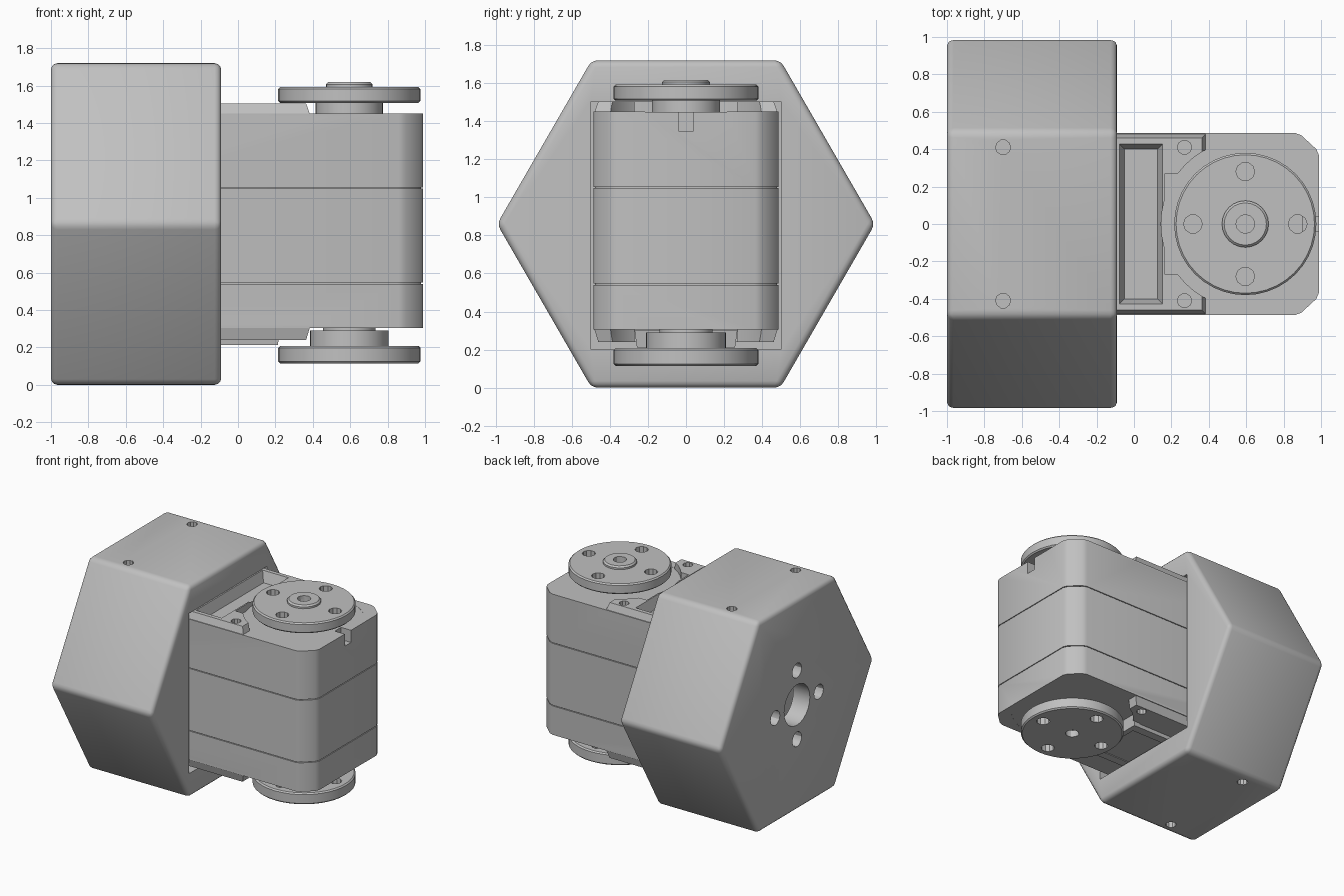
import bpy
import math
from mathutils import Matrix, Vector

if "Cube" in bpy.data.objects:
    bpy.data.objects.remove(bpy.data.objects["Cube"])

grey = bpy.data.materials.new("plain grey")
grey.use_nodes = True
grey.diffuse_color = (0.53, 0.53, 0.53, 1)
grey.node_tree.nodes["Principled BSDF"].inputs["Base Color"].default_value = grey.diffuse_color

AXIS_X = 0.595      # output axis of the actuator
MID_Z = 0.86        # height of the hexagon centre


def loft(name, low, high):
    """Solid between two matching closed loops of 3D points."""
    n = len(low)
    faces = [[i, (i + 1) % n, n + (i + 1) % n, n + i] for i in range(n)]
    faces += [list(range(n))[::-1], list(range(n, 2 * n))]
    mesh = bpy.data.meshes.new(name)
    mesh.from_pydata([Vector(p) for p in low + high], [], faces)
    obj = bpy.data.objects.new(name, mesh)
    bpy.context.collection.objects.link(obj)
    mesh.materials.append(grey)
    select(obj)
    bpy.ops.object.mode_set(mode='EDIT')
    bpy.ops.mesh.select_all(action='SELECT')
    bpy.ops.mesh.normals_make_consistent(inside=False)
    bpy.ops.object.mode_set(mode='OBJECT')
    return obj


def select(obj):
    bpy.ops.object.select_all(action='DESELECT')
    obj.select_set(True)
    bpy.context.view_layer.objects.active = obj


def prism(name, outline, z0, z1):
    return loft(name, [(x, y, z0) for x, y in outline], [(x, y, z1) for x, y in outline])


def block(name, x, y, z, inset=0.0):
    """Box from x[0] to x[1], |y| or y range, with its second z end inset."""
    def ring(t, h):
        a, b, c, d = x[0] + t, x[1] - t, y[0] + t, y[1] - t
        return [(a, c, h), (b, c, h), (b, d, h), (a, d, h)]
    return loft(name, ring(0, z[0]), ring(inset, z[1]))


def disc(name, r, x, y, z0, z1, sides=40):
    pts = [(x + r * math.cos(math.tau * i / sides), y + r * math.sin(math.tau * i / sides))
           for i in range(sides)]
    return prism(name, pts, z0, z1)


def rod_x(name, r, y, z, x0, x1, sides):
    """Cylinder or regular prism along x."""
    def ring(x):
        return [(x, y + r * math.cos(math.tau * i / sides), z + r * math.sin(math.tau * i / sides))
                for i in range(sides)]
    return loft(name, ring(x0), ring(x1))


def boolean(obj, *others, op='DIFFERENCE'):
    for other in others:
        mod = obj.modifiers.new("cut", 'BOOLEAN')
        mod.operation, mod.object, mod.solver = op, other, 'EXACT'
        select(obj)
        bpy.ops.object.modifier_apply(modifier=mod.name)
        bpy.data.objects.remove(other)


def bevel(obj, width, segments=1):
    mod = obj.modifiers.new("bevel", 'BEVEL')
    mod.width, mod.segments, mod.limit_method = width, segments, 'ANGLE'
    select(obj)
    bpy.ops.object.modifier_apply(modifier=mod.name)


def smooth(obj):
    select(obj)
    bpy.ops.object.shade_smooth_by_angle(angle=math.radians(30))


# Hexagonal socket with pocket, side screw holes and rear bolt pattern
socket = rod_x("hexagonal_socket", MID_Z / math.cos(math.pi / 6), 0, MID_Z, -1, -0.09, 6)
bevel(socket, 0.035, 3)
boolean(socket, block("pocket", (-0.85, 0), (-0.5, 0.5), (0.2, 1.505)))
boolean(socket, rod_x("bore", 0.165, 0, MID_Z, -1.1, -0.8, 24))
for i in range(4):
    a = math.pi / 2 * i
    boolean(socket, rod_x("bolt_hole", 0.06, 0.28 * math.cos(a), MID_Z + 0.28 * math.sin(a),
                          -1.1, -0.8, 12))
for y in (-0.41, 0.41):
    for z in (0.1, 1.6):
        boolean(socket, disc("screw_hole", 0.04, -0.7, y, z - 0.2, z + 0.2, 10))
smooth(socket)

# Actuator body: three stacked shells around a slightly smaller core
half = [(-0.82, 0.487), (0.86, 0.487), (0.895, 0.474), (0.975, 0.4), (0.99, 0.365)]
outline = half + [(x, -y) for x, y in reversed(half)]
core = prism("body_core", [(x * 0.988, y * 0.98) for x, y in outline], 0.4, 1.2)
middle = prism("body_middle", outline, 0.546, 1.049)
smooth(core)
smooth(middle)


def end_case(name, inner, deck, top):
    """End shell with a raised, cut-out shoulder; works upward or downward."""
    s = 1 if top > deck else -1
    case = prism(name, outline, inner, deck)
    boolean(case, block("shoulder", (-0.82, 0.39), (-0.487, 0.487),
                        (deck - s * 0.02, top), 0.026), op='UNION')
    floor, above = deck - s * 0.001, top + s * 0.1
    boolean(case,
            disc("horn_clearance", 0.45, AXIS_X, 0, floor, above, 48),
            block("shoulder_gap", (0.165, 0.5), (-0.27, 0.27), (floor, above)))
    for y in (-0.41, 0.41):
        boolean(case, disc("ear_hole", 0.038, 0.27, y, deck - s * 0.1, above, 10))
    return case


upper = end_case("body_upper", 1.055, 1.45, 1.505)
boolean(upper,
        block("tray", (-0.08, 0.155), (-0.43, 0.43), (1.51, 1.42), 0.03),
        block("front_notch", (0.9, 1.1), (-0.04, 0.04), (1.35, 1.6)))
smooth(upper)

lower = end_case("body_lower", 0.54, 0.305, 0.24)
smooth(lower)

# Cover plate under the body, with a shallow recessed panel
cover = block("bottom_cover", (-0.8, 0.225), (-0.27, 0.27), (0.3, 0.212), 0.012)
boolean(cover, block("panel_recess", (-0.5, 0.17), (-0.19, 0.19), (0.1, 0.218)))
smooth(cover)


# Output horns with hubs and bolt circles
def horn(name, z0, z1):
    wheel = disc(name, 0.38, AXIS_X, 0, z0, z1, 40)
    bevel(wheel, 0.01)
    for i in range(4):
        a = math.pi / 2 * i
        boolean(wheel, disc("horn_hole", 0.05, AXIS_X + 0.28 * math.cos(a),
                            0.28 * math.sin(a), z0 - 0.1, z1 + 0.1, 10))
    return wheel


top_horn = horn("top_horn", 1.508, 1.592)
smooth(top_horn)
boss = disc("top_boss", 0.125, AXIS_X, 0, 1.55, 1.618, 24)
bevel(boss, 0.012)
boolean(boss, disc("boss_socket", 0.05, AXIS_X, 0, 1.57, 1.7, 12))
smooth(boss)
boolean(top_horn, disc("boss_seat", 0.05, AXIS_X, 0, 1.57, 1.7, 12))
smooth(disc("top_hub", 0.18, AXIS_X, 0, 1.44, 1.52))

bottom_horn = horn("bottom_horn", 0.115, 0.208)
boolean(bottom_horn, disc("centre_hole", 0.05, AXIS_X, 0, 0.05, 0.17, 12))
smooth(bottom_horn)
smooth(disc("bottom_hub", 0.21, AXIS_X, 0, 0.2, 0.29))
smooth(disc("bottom_bearing", 0.14, AXIS_X, 0, 0.28, 0.32, 24))
